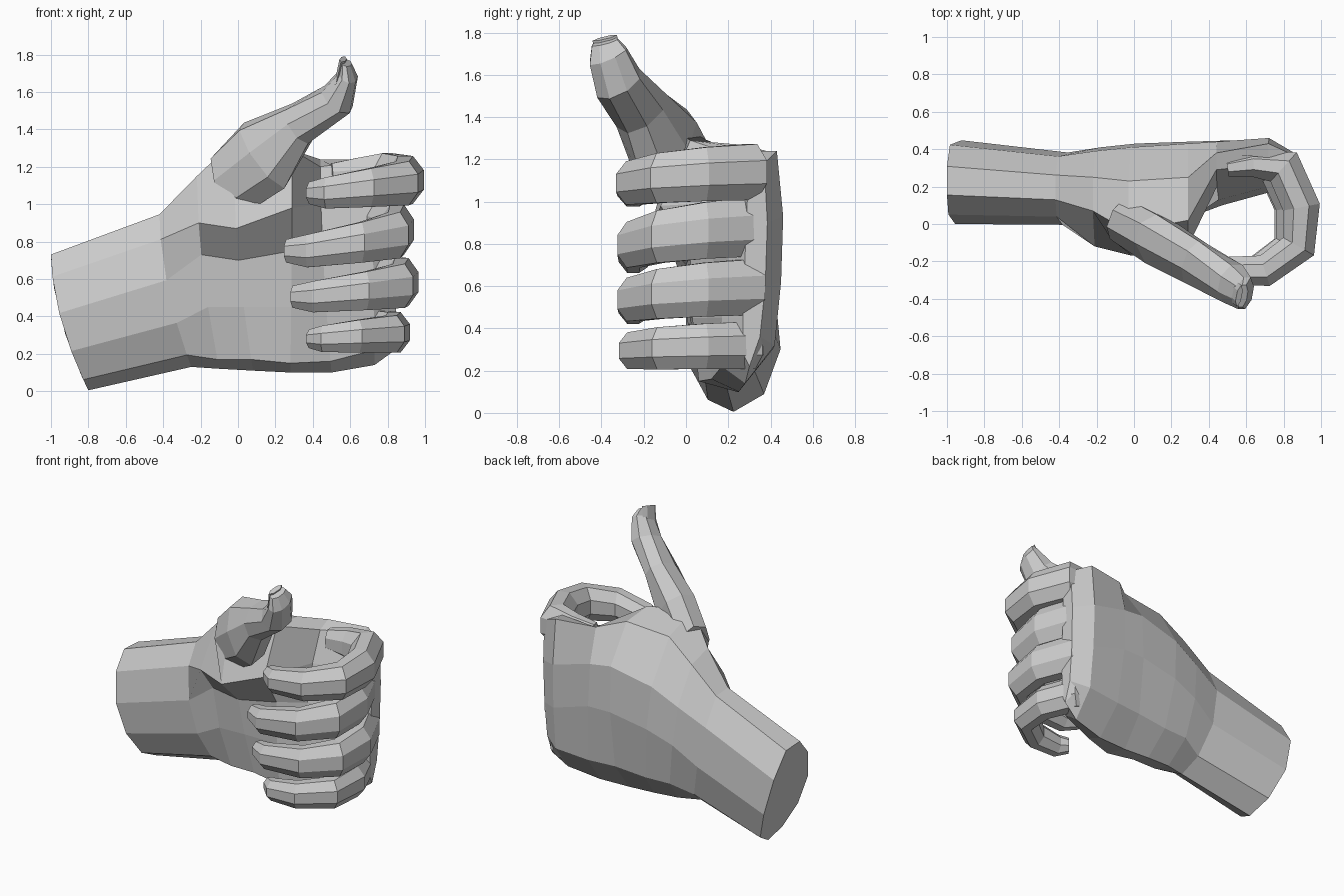
import bpy, bmesh
from math import sin, cos, pi, radians
from mathutils import Vector

if "Cube" in bpy.data.objects:
    bpy.data.objects.remove(bpy.data.objects["Cube"])


def loft(name, rings):
    """Skin a list of equal-length point rings and cap both ends."""
    bm = bmesh.new()
    rows = [[bm.verts.new(p) for p in r] for r in rings]
    n = len(rows[0])
    for a, b in zip(rows, rows[1:]):
        for i in range(n):
            j = (i + 1) % n
            bm.faces.new((a[i], a[j], b[j], b[i]))
    bm.faces.new(rows[0])
    bm.faces.new(rows[-1])
    bmesh.ops.recalc_face_normals(bm, faces=bm.faces)
    me = bpy.data.meshes.new(name)
    bm.to_mesh(me)
    bm.free()
    ob = bpy.data.objects.new(name, me)
    bpy.context.collection.objects.link(ob)
    return ob


def oval(c, u, v, n=8):
    """Polygon ring around c with half axes u and v, flats on the axes."""
    c, u, v = Vector(c), Vector(u), Vector(v)
    k = 1 / cos(pi / n)
    return [c + k * (u * cos(2 * pi * (i + .5) / n) + v * sin(2 * pi * (i + .5) / n))
            for i in range(n)]


# wrist and palm: ten-sided (y, z) profiles, ridge first, then down the back and up the front
def slanted(profile, x_top, x_bottom):
    zs = [z for _, z in profile]
    lo, hi = min(zs), max(zs)
    return [(x_top + (x_bottom - x_top) * ((hi - z) / (hi - lo)) ** 1.8, y, z) for y, z in profile]


def wrist(cy, cz, ry, rz):
    """Flat on top, pointed below."""
    angles = [radians(-18 + 39.6 * i if i < 6 else 180 + 32.4 * (i - 5)) for i in range(10)]
    return [(cy + ry * sin(a) * 1.03, cz + rz * cos(a) * (1.04 if cos(a) > 0 else 1)) for a in angles]


palm = [
    (-0.22, -0.10, [(.07, 1.15), (.25, 1.10), (.39, .85), (.41, .58), (.37, .28),
                    (.23, .12), (.08, .17), (.02, .45), (.00, .73), (-.12, .90)]),
    (-0.03, 0.08, [(-.04, 1.33), (.23, 1.24), (.41, .95), (.43, .65), (.38, .28),
                   (.24, .11), (.08, .17), (.03, .45), (.00, .70), (-.17, .87)]),
    (0.29, 0.28, [(.02, 1.29), (.25, 1.27), (.43, 1.02), (.44, .70), (.39, .30),
                  (.24, .10), (.06, .15), (.03, .45), (.02, .75), (-.12, .98)]),
    (0.44, 0.50, [(.29, 1.20), (.38, 1.24), (.44, 1.0), (.445, .70), (.41, .30),
                  (.25, .10), (.12, .16), (.10, .45), (.13, .75), (.20, 1.0)]),
    (0.72, 0.73, [(.32, 1.24), (.43, 1.24), (.46, .93), (.45, .62), (.42, .32),
                  (.28, .14), (.17, .22), (.17, .45), (.20, .75), (.25, 1.0)]),
    (0.85, 0.84, [(.32, 1.19), (.37, 1.18), (.385, .90), (.375, .60), (.35, .36),
                  (.30, .22), (.27, .28), (.27, .45), (.28, .75), (.29, 1.0)]),
]
hand = loft("hand",
            [slanted(wrist(.225, .37, .22, .365), -1.0, -.80),
             slanted(wrist(.19, .54, .19, .41), -.42, -.25)]
            + [slanted(p, a, b) for a, b, p in palm])

# thumb, rising forward out of the palm
parts = [loft("thumb", [oval(*s) for s in [
    ((-.06, .03, 1.10), (-.07, .0, .16), (.04, .11, .04)),
    ((.14, -.10, 1.26), (-.12, .05, .155), (.03, .13, .05)),
    ((.33, -.21, 1.43), (-.06, .02, .09), (.04, .11, .04)),
    ((.53, -.32, 1.56), (-.075, .0, .055), (.02, .10, .045)),
    ((.59, -.37, 1.69), (-.045, .0, .022), (.015, .085, .035)),
    ((.58, -.385, 1.755), (-.025, .0, .01), (.01, .06, .015))]])]
parts.append(loft("thumb_nail", [oval(*s, n=6) for s in [
    ((.535, -.36, 1.66), (-.012, 0, .008), (.01, .05, .02)),
    ((.562, -.385, 1.775), (-.014, 0, .006), (.01, .05, .012))]]))

# curled fingers: shared centreline (x, y), half height and half thickness
curl = [(.50, .30, .08, .05), (.64, .32, .11, .07), (.80, .305, .135, .105),
        (.895, .09, .13, .10), (.88, -.12, .12, .095), (.70, -.25, .105, .085),
        (.48, -.25, .085, .075), (.40, -.20, .06, .05)]


def finger(name, z_knuckle, z_tip, shift, reach, height, thick):
    rings = []
    pts = [Vector((x + (shift if i > 1 else 0), y, 0)) for i, (x, y, _, _) in enumerate(curl)]
    pts[-1].x -= reach
    pts[-2].x -= reach * 0.7
    for i, (x, y, h, t) in enumerate(curl):
        d = (pts[min(i + 1, len(pts) - 1)] - pts[max(i - 1, 0)]).normalized()
        side = Vector((-d.y, d.x, 0))
        z = z_knuckle + (z_tip - z_knuckle) * max(0, min(1, (i - 2) / 4)) ** 1.5
        rings.append(oval(pts[i] + Vector((0, 0, z)), (0, 0, h * height), side * t * thick))
    return loft(name, rings)


for args in [("index_finger", 1.14, 1.06, .00, .01, .98, 1.0),
             ("middle_finger", .88, .75, -.045, .09, 1.03, .92),
             ("ring_finger", .595, .505, -.02, .08, .98, .92),
             ("little_finger", .32, .28, -.06, -.05, .83, .85)]:
    parts.append(finger(*args))

# fuse thumb and fingers into one skin
for p in parts:
    m = hand.modifiers.new(p.name, 'BOOLEAN')
    m.operation = 'UNION'
    m.solver = 'EXACT'
    m.object = p
fused = bpy.data.meshes.new_from_object(hand.evaluated_get(bpy.context.evaluated_depsgraph_get()))
hand.modifiers.clear()
hand.data = fused
for p in parts:
    bpy.data.objects.remove(p)
